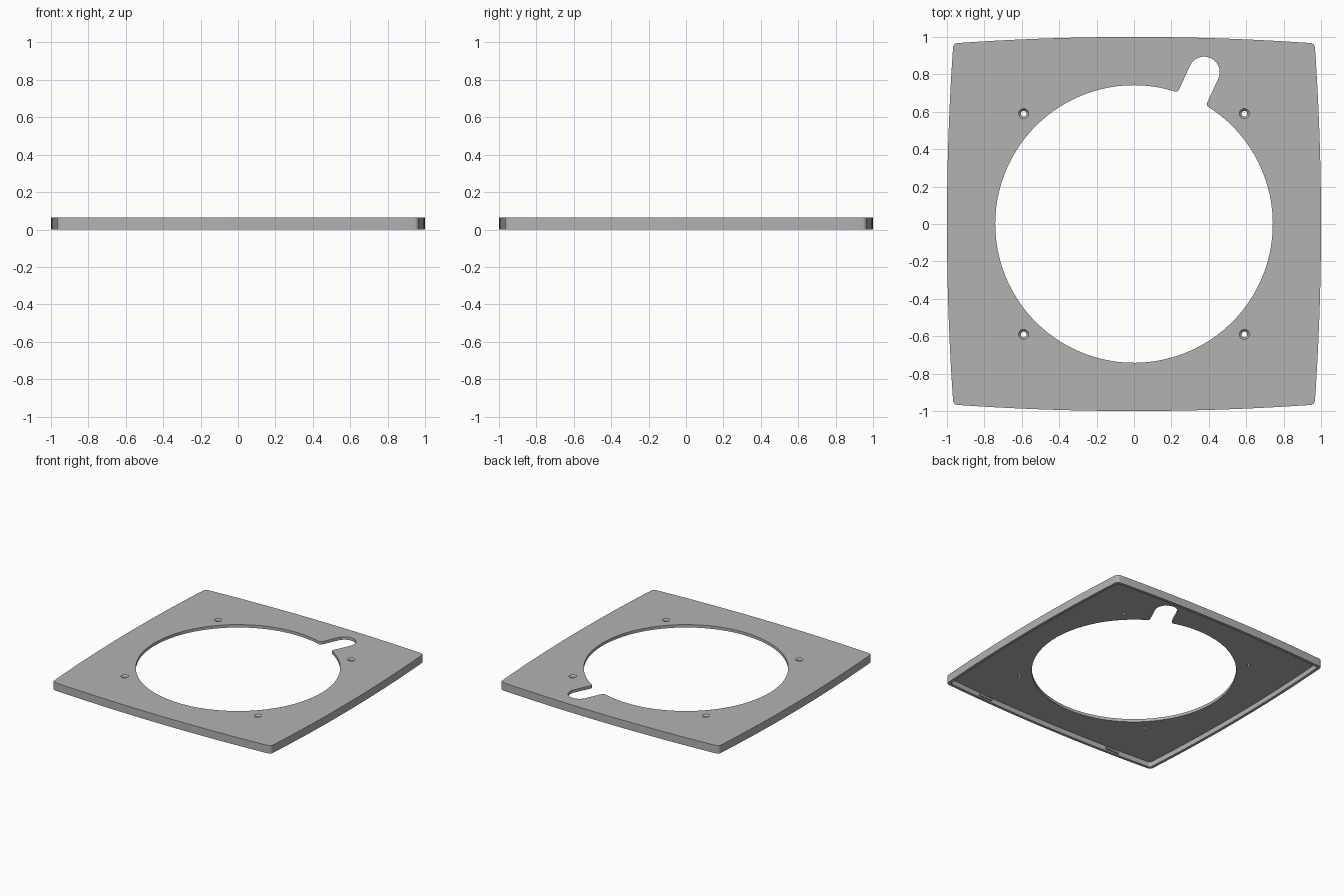
import bpy
import bmesh
from math import sin, cos, pi, asin, radians

if "Cube" in bpy.data.objects:
    bpy.data.objects.remove(bpy.data.objects["Cube"])

HEIGHT, FLOOR = 0.063, 0.04      # top of the plate, underside of the plate
WALL = 0.022                     # rim thickness

grey = bpy.data.materials.new("plain grey")
grey.use_nodes = True
grey.diffuse_color = (0.45, 0.45, 0.45, 1)
grey.node_tree.nodes["Principled BSDF"].inputs["Base Color"].default_value = grey.diffuse_color


def finish(name, bm):
    bmesh.ops.recalc_face_normals(bm, faces=bm.faces)
    mesh = bpy.data.meshes.new(name)
    bm.to_mesh(mesh)
    bm.free()
    mesh.materials.append(grey)
    obj = bpy.data.objects.new(name, mesh)
    bpy.context.collection.objects.link(obj)
    return obj


def prism(name, points, z0, z1, corners=(), radius=0.0):
    """Extrude an outline from z0 to z1, rounding the listed corners."""
    bm = bmesh.new()
    verts = [bm.verts.new((x, y, z0)) for x, y in points]
    bm.faces.new(verts)
    if corners:
        bmesh.ops.bevel(bm, geom=[verts[i] for i in corners], offset=radius,
                        segments=5, profile=0.5, affect='VERTICES')
    ext = bmesh.ops.extrude_face_region(bm, geom=bm.faces[:])["geom"]
    top = [v for v in ext if isinstance(v, bmesh.types.BMVert)]
    bmesh.ops.translate(bm, verts=top, vec=(0, 0, z1 - z0))
    return finish(name, bm)


def cone(name, x, y, z0, z1, r0, r1):
    bm = bmesh.new()
    bmesh.ops.create_cone(bm, cap_ends=True, segments=32, radius1=r0, radius2=r1, depth=z1 - z0)
    bmesh.ops.translate(bm, verts=bm.verts, vec=(x, y, (z0 + z1) / 2))
    return finish(name, bm)


def cut(target, cutter):
    mod = target.modifiers.new("cut", 'BOOLEAN')
    mod.operation, mod.solver, mod.object = 'DIFFERENCE', 'EXACT', cutter
    bpy.context.view_layer.objects.active = target
    bpy.ops.object.modifier_apply(modifier=mod.name)
    bpy.data.objects.remove(cutter)


# Square outline with gently bowed sides
STEPS, CORNER = 24, 0.966
outline = []
for side in range(4):
    c, s = cos(side * pi / 2), sin(side * pi / 2)
    for i in range(STEPS):
        t = 1 - 2 * i / STEPS
        x, y = CORNER * t, 1 - (1 - CORNER) * t * t
        outline.append((x * c - y * s, x * s + y * c))
corner_ids = range(0, 4 * STEPS, STEPS)

plate = prism("cover_plate", outline, 0, HEIGHT, corner_ids, 0.022)

# Hollow underside, leaving a rim
inner = [(x * (1 - WALL), y * (1 - WALL)) for x, y in outline]
cut(plate, prism("cavity_cutter", inner, -0.1, FLOOR, corner_ids, 0.015))

# Round opening with a radial round-ended slot
RADIUS, SLOT, REACH, ANGLE = 0.742, 0.083, 0.894, radians(65.2)
half = asin(SLOT / RADIUS)
opening = []
for i in range(97):
    a = ANGLE + half + (2 * pi - 2 * half) * i / 96
    opening.append((RADIUS * cos(a), RADIUS * sin(a)))
cx, cy = (REACH - 0.081 + 0.081) * cos(ANGLE), REACH * sin(ANGLE)
for i in range(25):
    a = ANGLE - pi / 2 + pi * i / 24
    opening.append((cx + SLOT * cos(a), cy + SLOT * sin(a)))
cut(plate, prism("opening_cutter", opening, -0.1, 0.2, (0, 96), 0.015))

# Four countersunk screw holes
for sx in (-1, 1):
    for sy in (-1, 1):
        x, y = 0.59 * sx, 0.59 * sy
        cut(plate, cone("hole_cutter", x, y, -0.1, 0.2, 0.015, 0.015))
        cut(plate, cone("sink_cutter", x, y, HEIGHT - 0.014, HEIGHT + 0.002, 0.014, 0.029))

bpy.ops.object.select_all(action='DESELECT')
plate.select_set(True)
bpy.context.view_layer.objects.active = plate
bpy.ops.object.shade_smooth_by_angle(angle=radians(25))

# Small catches inside the front and back rims
for sy, where in ((-1, "front"), (1, "back")):
    for sx, hand in ((-1, "right"), (1, "left")):
        x, y = 0.6 * sx, 0.962 * sy
        w, d = 0.06, 0.008
        prism(f"{where}_{hand}_catch", [(x - w, y - d), (x + w, y - d), (x + w, y + d), (x - w, y + d)],
              0.012, 0.026)
